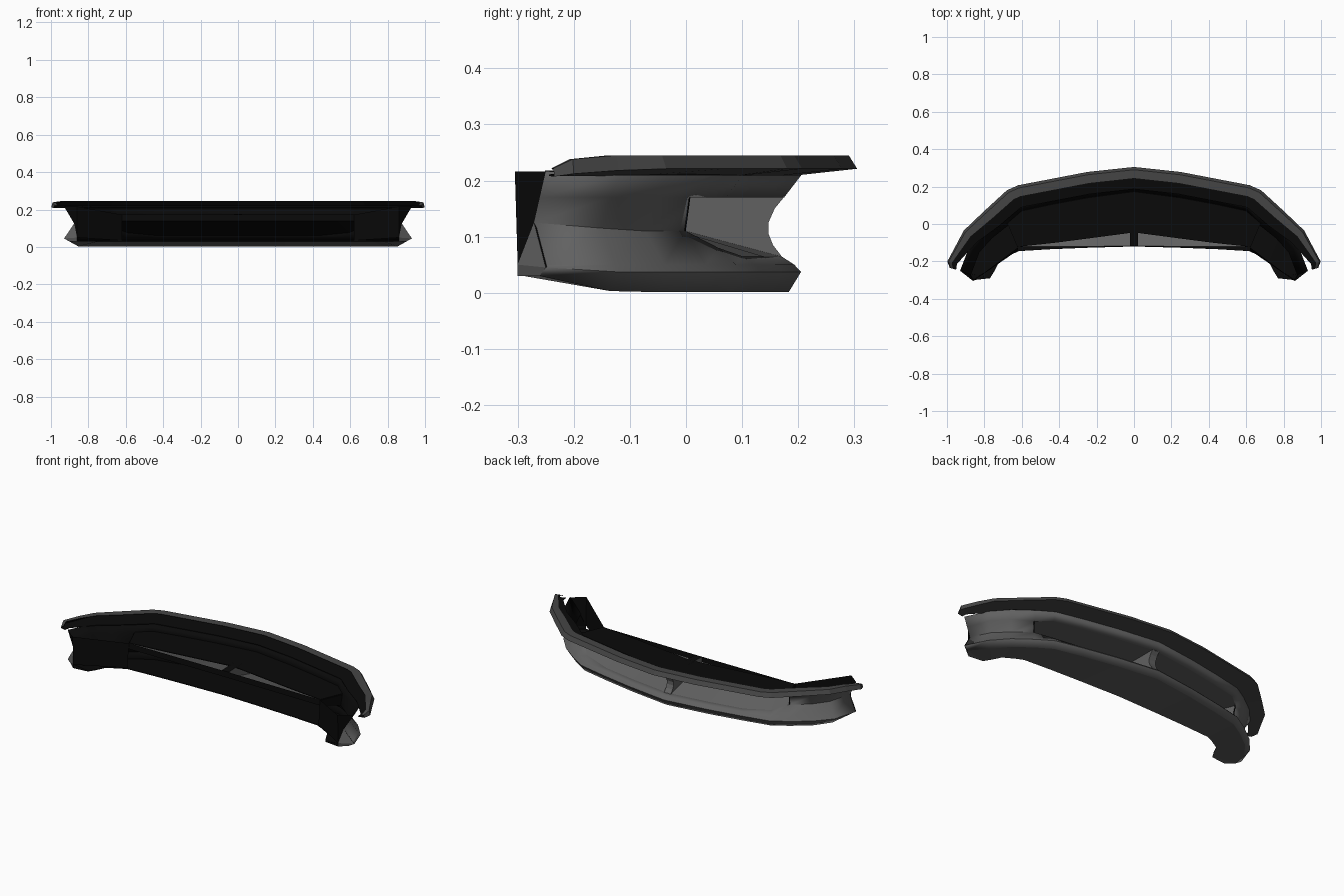
import bpy, math
from mathutils import Vector

if "Cube" in bpy.data.objects:
    bpy.data.objects.remove(bpy.data.objects["Cube"])


def mat(name, v):
    m = bpy.data.materials.new(name)
    m.diffuse_color = (v, v, v, 1)
    m.use_nodes = True
    m.node_tree.nodes["Principled BSDF"].inputs["Base Color"].default_value = m.diffuse_color
    return m


grey = mat("dark_grey_plastic", .12)
trim_grey = mat("trim_grey", .06)
black = mat("black_liner", .003)


def make(name, verts, faces, col=grey, smooth=False, lined=0.0):
    """Mesh object; lined > 0 gives it a black inner side of that thickness."""
    me = bpy.data.meshes.new(name)
    me.from_pydata([tuple(v) for v in verts], [], faces)
    me.materials.append(col)
    me.materials.append(black)
    ob = bpy.data.objects.new(name, me)
    bpy.context.collection.objects.link(ob)
    if smooth:
        bpy.ops.object.select_all(action='DESELECT')
        ob.select_set(True)
        bpy.context.view_layer.objects.active = ob
        bpy.ops.object.shade_smooth_by_angle(angle=math.radians(35))
    if lined:
        s = ob.modifiers.new("liner", 'SOLIDIFY')
        s.thickness = lined
        s.offset = -1
        s.material_offset = 1
        s.material_offset_rim = 1
    return ob


def facing(verts, face, want):
    """Wind a face so its normal points along want."""
    a, b, c = (Vector(verts[q]) for q in face[:3])
    return face if (b - a).cross(c - a).dot(Vector(want)) > 0 else face[::-1]


def full(half):
    """Mirror a half path (x=0 first) into a left-to-right row."""
    return [Vector((-p[0], p[1], p[2])) for p in reversed(half[1:])] + [Vector(p) for p in half]


def loft(name, half_rows, skip=None, **kw):
    """Sheet through several mirrored rows; skip(k, j) leaves openings."""
    rows = [full(r) for r in half_rows]
    n = len(rows[0])
    verts = [v for r in rows for v in r]
    faces = []
    for j in range(len(rows) - 1):
        for i in range(n - 1):
            k = n // 2 - 1 - i if i < n // 2 else i - n // 2
            if not (skip and skip(k, j)):
                faces.append((j*n+i, j*n+i+1, (j+1)*n+i+1, (j+1)*n+i))
    return make(name, verts, faces, **kw)


def normals(path):
    """Outward direction in plan at each path point."""
    out = []
    for i in range(len(path)):
        d = (Vector(path[min(i+1, len(path)-1)]) - Vector(path[max(i-1, 0)])).normalized()
        out.append(Vector((-d.y, d.x)) if i else Vector((0, 1)))
    return out


def offset_row(path, nrm, offs, zs):
    return [(p[0] + n.x*o, p[1] + n.y*o, z) for p, n, o, z in zip(path, nrm, offs, zs)]


# Bumper skin: plan path with a concave grille band and a bulging lower lip
path = [(0, .205), (.25, .172), (.45, .135), (.61, .10), (.70, .045), (.80, -.03), (.88, -.12), (.93, -.25)]
nrm = normals(path)
N = len(path)
edge_z = [.065, .065, .065, .08, .11, .11, .115, .125]
edge_o = [-.035, -.035, -.035, -.045, -.055, -.058, -.058, -.058]
top = offset_row(path, nrm, [0]*N, [.209]*(N-1) + [.216])
upper = offset_row(path, nrm, [-.03]*4 + [-.045] + [-.03]*3, [.17]*N)
edge = offset_row(path, nrm, edge_o, edge_z)
lip_a = offset_row(path, nrm, [-.012]*N, [.05]*N)
lip_b = offset_row(path, nrm, [0]*N, [.037]*(N-1) + [.045])
base = offset_row(path, nrm, [-.022]*(N-2) + [-.03, -.03], [.001]*(N-2) + [.003, .03])
rear = [(x, y, .03) for x, y in [(0, -.12), (.25, -.127), (.45, -.135), (.615, -.145),
                                 (.66, -.165), (.72, -.20), (.745, -.25), (.77, -.29)]]
OPEN = 4   # grille opening spans this many stations each side
loft("bumper_skin", [top, upper, edge, lip_a, lip_b, base],
     skip=lambda k, j: j == 1 and k < OPEN, smooth=True, lined=.004)
loft("bottom_panel", [base, rear], lined=.004)

# Air intake: ceiling, rising floor and a black lip along its rear edge
back_c = [(0, -.045, .17), (.25, -.078, .17), (.42, -.10, .17), (.53, -.112, .17), (.62, -.122, .17)]
back_f = [(x, -.118 - .006*x, .142) for x, y, z in back_c]
lip_top = [(x, y - .001, .172) for x, y, z in back_f]
loft("intake_ceiling", [upper[:OPEN+1], back_c], lined=.004)
loft("intake_floor", [back_f, edge[:OPEN+1]], lined=.004)
loft("intake_rear_lip", [lip_top, [(x, y - .001, z - .004) for x, y, z in back_f]], col=black)

for s, side in ((1, "right"), (-1, "left")):
    def m(p):
        return (p[0]*s, p[1], p[2])
    v = [m(upper[OPEN]), m(edge[OPEN]), m(back_f[OPEN]), m(back_c[OPEN])]
    make("intake_end_" + side, v, [facing(v, (0, 1, 2, 3), (-s, 0, 0))], lined=.004)

    # Lower corner facets closing the lip beside the wheel arch
    ti, lo, bi = (.86*s, -.305, .216), (.86*s, -.30, .05), (.86*s, -.30, .03)
    v = [m(edge[-1]), m(lip_b[-1]), m(base[-1]), lo, bi, m(rear[-1])]
    f = [facing(v, (0, 1, 3), (s, -1, 0)), facing(v, (3, 1, 2, 4), (s, -1, 0)),
         facing(v, (2, 4, 5), (0, 0, -1))]
    make("lip_corner_" + side, v, f, lined=.003)

    # Black wheel arch return and liner running inward to the intake
    v = [m(top[-1]), ti, lo, m(edge[-1]), (.62*s, -.125, .172), (.62*s, -.14, .034)]
    make("arch_liner_" + side, v, [(0, 1, 2, 3), (1, 4, 5, 2)], col=black)

# Centre divider with a concave front edge and black top
front = [(.176, .172), (.158, .15), (.147, .125), (.147, .105), (.155, .085), (.172, .063)]
prof = front + [(-.117, .14), (-.117, .172), (-.045, .175)]
w, n = .022, len(prof)
verts = [(-w, y, z) for y, z in prof] + [(w, y, z) for y, z in prof]
faces = [facing(verts, tuple(range(n, 2*n)), (1, 0, 0)), facing(verts, tuple(range(n)), (-1, 0, 0))]
faces += [facing(verts, (i, n+i, n+i+1, i+1), (0, 1, 0)) for i in range(len(front)-1)]
faces += [(n-2, 2*n-2, 2*n-1, n-1), (n-3, 2*n-3, 2*n-2, n-2)]
div = make("centre_divider", verts, faces)
for p in div.data.polygons[-2:]:
    p.material_index = 1

# Upper trim strip: folded shell overhanging the skin
tp = [(0, .305), (.25, .278), (.62, .207), (.68, .18), (.80, .07), (.91, -.035), (.955, -.12), (.998, -.20), (.985, -.235)]
tn = normals(tp)
tn[-1] = tn[-2]
k = [1, 1, 1, 1, .95, .8, .6, .45, .3]
zt = [.245]*6 + [.245, .238, .222]
T = len(tp)
loft("upper_trim", [
    offset_row(tp, tn, [-.062*q for q in k], zt),
    offset_row(tp, tn, [-.015*q for q in k], zt),
    offset_row(tp, tn, [0]*T, [.221]*6 + [.218, .212, .207]),
    offset_row(tp, tn, [-.118*q for q in k], [.208]*T)], col=trim_grey, lined=.003)
